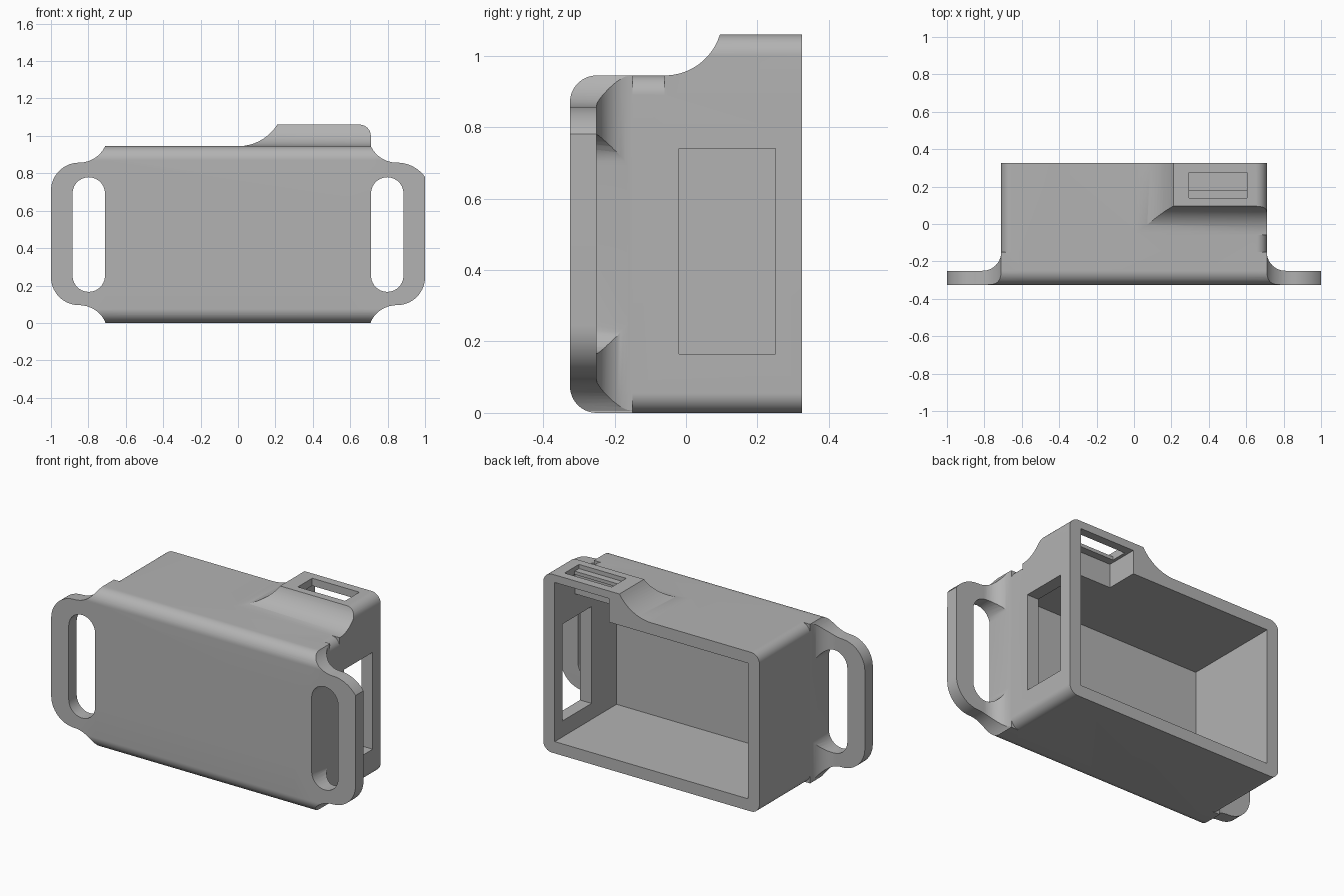
import bpy, bmesh
from math import cos, sin, radians

old = bpy.data.objects.get("Cube")
if old:
    bpy.data.objects.remove(old, do_unlink=True)

grey = bpy.data.materials.new("plain grey")
grey.use_nodes = True
COLOUR = (0.45, 0.45, 0.45, 1)
grey.diffuse_color = COLOUR
grey.node_tree.nodes["Principled BSDF"].inputs["Base Color"].default_value = COLOUR


def arc(cx, cy, r, start, end, steps=14):
    angles = [radians(start + (end - start) * i / steps) for i in range(steps + 1)]
    return [(cx + r * cos(a), cy + r * sin(a)) for a in angles]


def prism(name, outline, axis, lo, hi):
    """Extrude a closed 2D outline along one axis."""
    place = {"x": lambda a, b, d: (d, a, b),
             "y": lambda a, b, d: (a, d, b),
             "z": lambda a, b, d: (a, b, d)}[axis]
    bm = bmesh.new()
    ends = [[bm.verts.new(place(a, b, d)) for a, b in outline] for d in (lo, hi)]
    n = len(outline)
    bm.faces.new(ends[0])
    bm.faces.new(ends[1][::-1])
    for i in range(n):
        j = (i + 1) % n
        bm.faces.new((ends[0][i], ends[1][i], ends[1][j], ends[0][j]))
    bmesh.ops.recalc_face_normals(bm, faces=bm.faces)
    mesh = bpy.data.meshes.new(name)
    bm.to_mesh(mesh)
    bm.free()
    obj = bpy.data.objects.new(name, mesh)
    bpy.context.collection.objects.link(obj)
    mesh.materials.append(grey)
    return obj


def box(name, x0, x1, y0, y1, z0, z1):
    return prism(name, [(x0, y0), (x1, y0), (x1, y1), (x0, y1)], "z", z0, z1)


def combine(target, tool, operation):
    """Apply a boolean and discard the tool."""
    tool.hide_render = True
    mod = target.modifiers.new("bool", "BOOLEAN")
    mod.operation, mod.object, mod.solver = operation, tool, "EXACT"
    bpy.ops.object.select_all(action="DESELECT")
    bpy.context.view_layer.objects.active = target
    target.select_set(True)
    bpy.ops.object.modifier_apply(modifier=mod.name)
    bpy.data.objects.remove(tool, do_unlink=True)
    return target


W, FRONT, BACK, H = 0.71, -0.325, 0.325, 0.945

# Side profile with rounded front edges
R = 0.075
side = (arc(FRONT + R, R, R, 270, 180) + arc(FRONT + R, H - R, R, 180, 90)
        + [(BACK, H), (BACK, 0)])

# Main case: side profile trimmed by a rounded rectangle
C = 0.055
rounded = (arc(W - C, C, C, -90, 0) + arc(W - C, H - C, C, 0, 90)
           + arc(C - W, H - C, C, 90, 180) + arc(C - W, C, C, 180, 270))
case = prism("case", side, "x", -W, W)
combine(case, prism("case_trim", rounded, "y", -0.5, 0.5), "INTERSECT")

# Raised housing on the top corner, with swept front and side
top_front = ([(-0.06, 0.8)] + arc(-0.06, H + 0.162, 0.162, 270, 343)
             + [(0.095, 1.06), (BACK, 1.06), (BACK, 0.8)])
top_side = ([(0, 0.89)] + arc(0, H + 0.249, 0.249, 270, 327.5)
            + [(0.21, 1.06)] + arc(W - 0.06, 1.0, 0.06, 90, 0) + [(W, 0.8), (0.3, 0.8)])
housing = prism("housing", top_side, "y", -0.2, BACK)
combine(housing, prism("housing_trim", top_front, "x", -0.1, 0.8), "INTERSECT")
combine(case, housing, "UNION")

# Strap loops on both sides, blended into the case
for s in (1, -1):
    outer = arc(0.85, 0.672, 0.185, 90, 36) if s == 1 else arc(0.85, 0.707, 0.15, 90, 0)
    outline = ([(0.6, H), (W, H)] + arc(0.85, 1.012, 0.155, 205, 270) + outer
               + arc(0.85, 0.245, 0.15, 0, -90) + arc(0.85, -0.06, 0.155, 90, 155)
               + [(W, 0), (0.6, 0)])
    plan = ([(0.6, FRONT), (1, FRONT), (1, -0.25)]
            + arc(0.81, -0.15, 0.1, 270, 180) + [(0.6, -0.15)])
    hole = arc(0.798, 0.692, 0.087, 0, 180) + arc(0.798, 0.253, 0.087, 180, 360)
    flip = lambda pts: [(s * a, b) for a, b in pts]
    loop = prism("strap_loop", flip(outline), "y", -0.5, 0.2)
    combine(loop, prism("loop_plan", flip(plan), "z", -0.2, 1.2), "INTERSECT")
    combine(loop, prism("loop_edge", side, "x", -1.2, 1.2), "INTERSECT")
    combine(loop, prism("loop_hole", flip(hole), "y", -0.5, 0), "DIFFERENCE")
    combine(case, loop, "UNION")

# Open cavity, housing recess, side window and top slot
for cut in (
    box("cavity", -0.635, 0.635, -0.255, 0.5, 0.07, 0.875),
    box("recess", 0.277, 0.635, 0.135, 0.5, 0.8, 1.015),
    box("side_window", 0.55, 0.9, -0.02, 0.25, 0.165, 0.74),
    box("top_slot", 0.295, 0.605, 0.18, 0.275, 0.95, 1.2),
    box("slot_ledge", 0.295, 0.605, 0.14, 0.275, 1.035, 1.2),
):
    combine(case, cut, "DIFFERENCE")

bpy.ops.object.select_all(action="DESELECT")
case.select_set(True)
bpy.context.view_layer.objects.active = case
bpy.ops.object.shade_smooth_by_angle(angle=radians(25))
